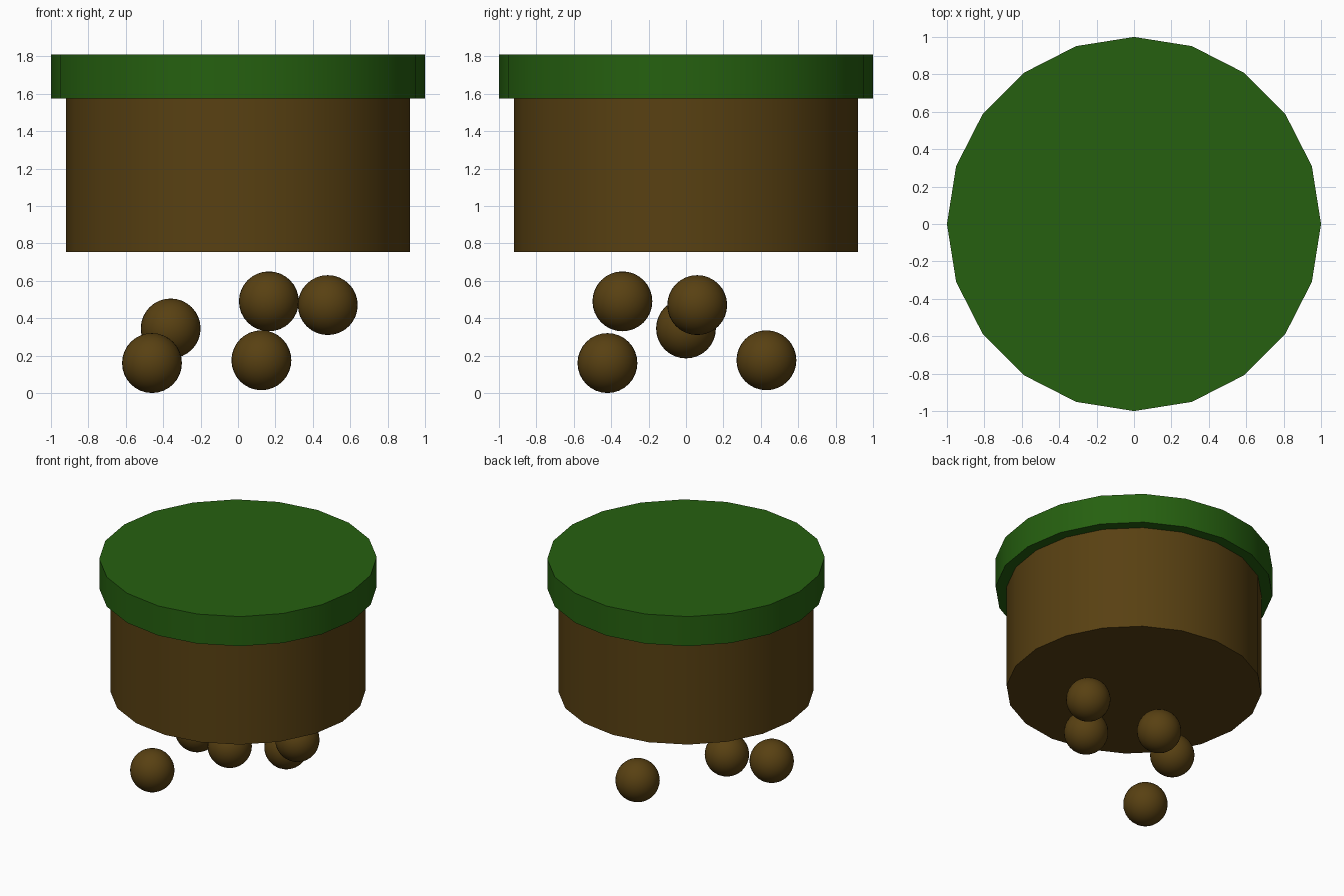
import bpy
import math

cube = bpy.data.objects.get("Cube")
if cube:
    bpy.data.objects.remove(cube, do_unlink=True)


def make_material(name, rgb):
    mat = bpy.data.materials.new(name)
    mat.use_nodes = True
    colour = (*rgb, 1.0)
    mat.diffuse_color = colour
    mat.node_tree.nodes["Principled BSDF"].inputs["Base Color"].default_value = colour
    return mat


def finish(name, mat):
    obj = bpy.context.object
    obj.name = name
    obj.data.materials.append(mat)
    bpy.ops.object.shade_smooth_by_angle(angle=math.radians(30))


def drum(name, radius, bottom, top, mat):
    bpy.ops.mesh.primitive_cylinder_add(
        vertices=20, radius=radius, depth=top - bottom,
        location=(0, 0, (bottom + top) / 2))
    finish(name, mat)


grass = make_material("grass green", (0.019, 0.118, 0.005))
soil = make_material("soil brown", (0.098, 0.052, 0.006))

# Floating island: soil block with an overhanging grass cap
drum("soil_block", 0.92, 0.755, 1.575, soil)
drum("grass_cap", 1.0, 1.575, 1.81, grass)

# Loose round clumps of soil hanging below
clumps = [
    (-0.36, 0.0, 0.345),
    (-0.46, -0.42, 0.16),
    (0.165, -0.34, 0.49),
    (0.48, 0.06, 0.47),
    (0.125, 0.43, 0.175),
]
for i, centre in enumerate(clumps, 1):
    bpy.ops.mesh.primitive_uv_sphere_add(
        segments=32, ring_count=16, radius=0.16, location=centre)
    finish(f"soil_clump_{i}", soil)
